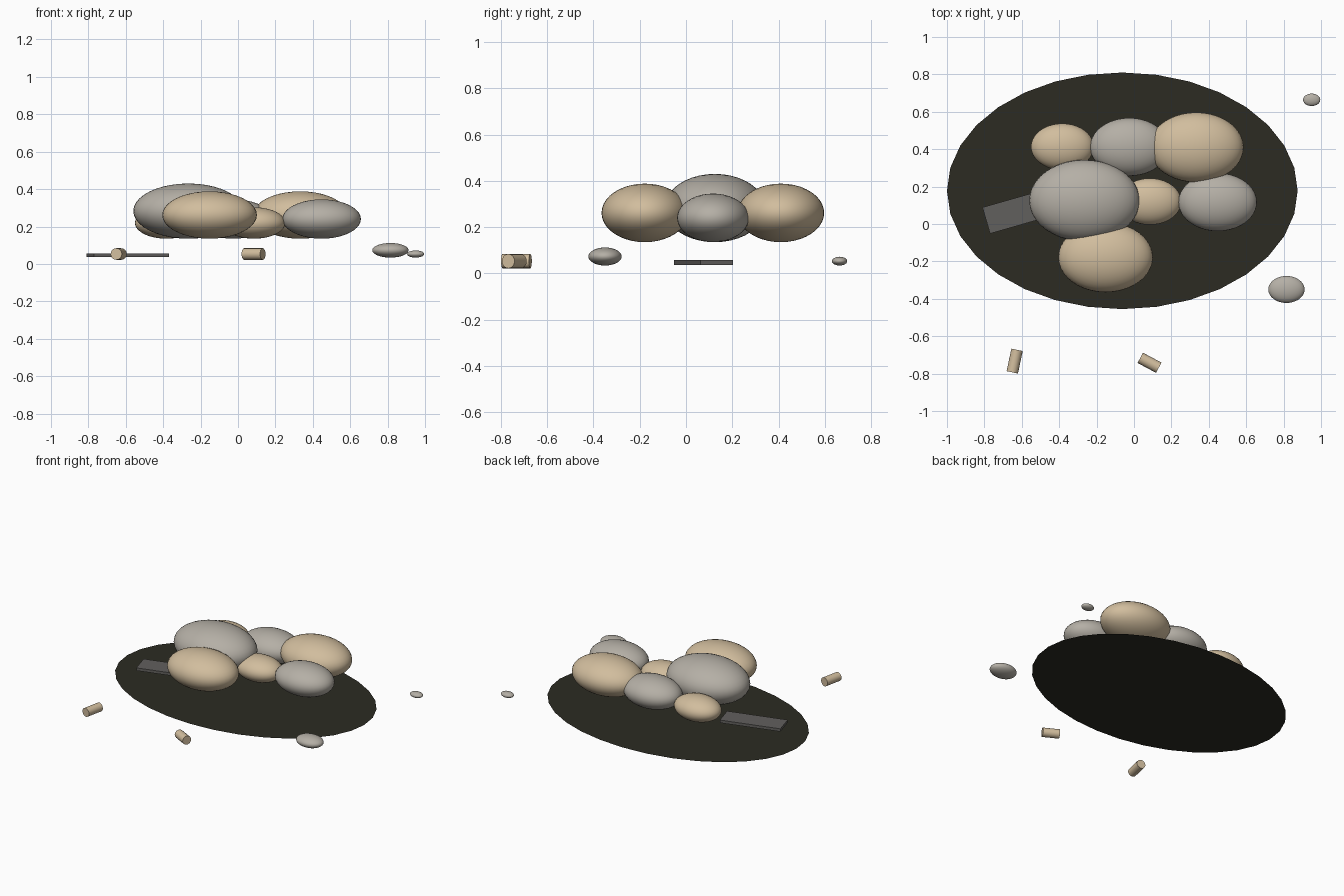
import bpy
from math import radians

default = bpy.data.objects.get("Cube")
if default:
    bpy.data.objects.remove(default, do_unlink=True)


def material(name, rgb):
    m = bpy.data.materials.new(name)
    m.use_nodes = True
    m.diffuse_color = (*rgb, 1)
    m.node_tree.nodes["Principled BSDF"].inputs["Base Color"].default_value = (*rgb, 1)
    return m


tan = material("sandy tan", (0.64, 0.51, 0.34))
grey = material("stone grey", (0.46, 0.43, 0.38))
slate = material("dark slate", (0.12, 0.115, 0.11))
soil = material("dark soil", (0.025, 0.024, 0.016))


def finish(name, mat, scale, smooth=True):
    obj = bpy.context.object
    obj.name = name
    obj.scale = scale
    obj.data.materials.append(mat)
    bpy.ops.object.transform_apply(location=False, rotation=False, scale=True)
    if smooth:
        bpy.ops.object.shade_smooth_by_angle(angle=radians(40))
    return obj


def stone(name, mat, loc, radii):
    bpy.ops.mesh.primitive_uv_sphere_add(segments=40, ring_count=20, radius=1, location=loc)
    finish(name, mat, radii)


# Flat oval ground patch
bpy.ops.mesh.primitive_circle_add(vertices=32, radius=1, fill_type='NGON', location=(-0.0625, 0.1775, 0))
finish("ground_patch", soil, (0.9375, 0.6325, 1), smooth=False)

# Heap of boulders, all sharing one proportion and resting level
BASE = 0.135
for name, mat, x, y, r in (
    ("large_boulder", grey, -0.265, 0.125, 0.295),
    ("front_boulder", tan, -0.152, -0.178, 0.253),
    ("back_left_boulder", tan, 0.333, 0.41, 0.253),
    ("left_boulder", grey, 0.447, 0.117, 0.21),
    ("back_boulder", grey, -0.025, 0.412, 0.21),
    ("middle_boulder", tan, 0.085, 0.12, 0.168),
    ("back_right_boulder", tan, -0.383, 0.413, 0.168),
):
    stone(name, mat, (x, y, BASE + r / 2), (r, r * 0.74, r / 2))

# Loose pebbles
stone("front_pebble", grey, (0.815, -0.35, 0.073), (0.097, 0.072, 0.039))
stone("back_pebble", grey, (0.95, 0.664, 0.053), (0.046, 0.033, 0.019))

# Flat slab partly under the heap
bpy.ops.mesh.primitive_cube_add(size=1, location=(-0.59, 0.076, 0.047), rotation=(0, 0, radians(16)))
finish("slab", slate, (0.416, 0.146, 0.02), smooth=False)

# Short stubs lying on their sides
for name, x, y, length, angle in (
    ("right_stub", -0.638, -0.733, 0.123, 78),
    ("left_stub", 0.083, -0.742, 0.112, -28),
):
    bpy.ops.mesh.primitive_cylinder_add(vertices=16, radius=0.031, depth=length,
                                        location=(x, y, 0.053),
                                        rotation=(0, radians(90), radians(angle)))
    finish(name, tan, (1, 1, 1))
